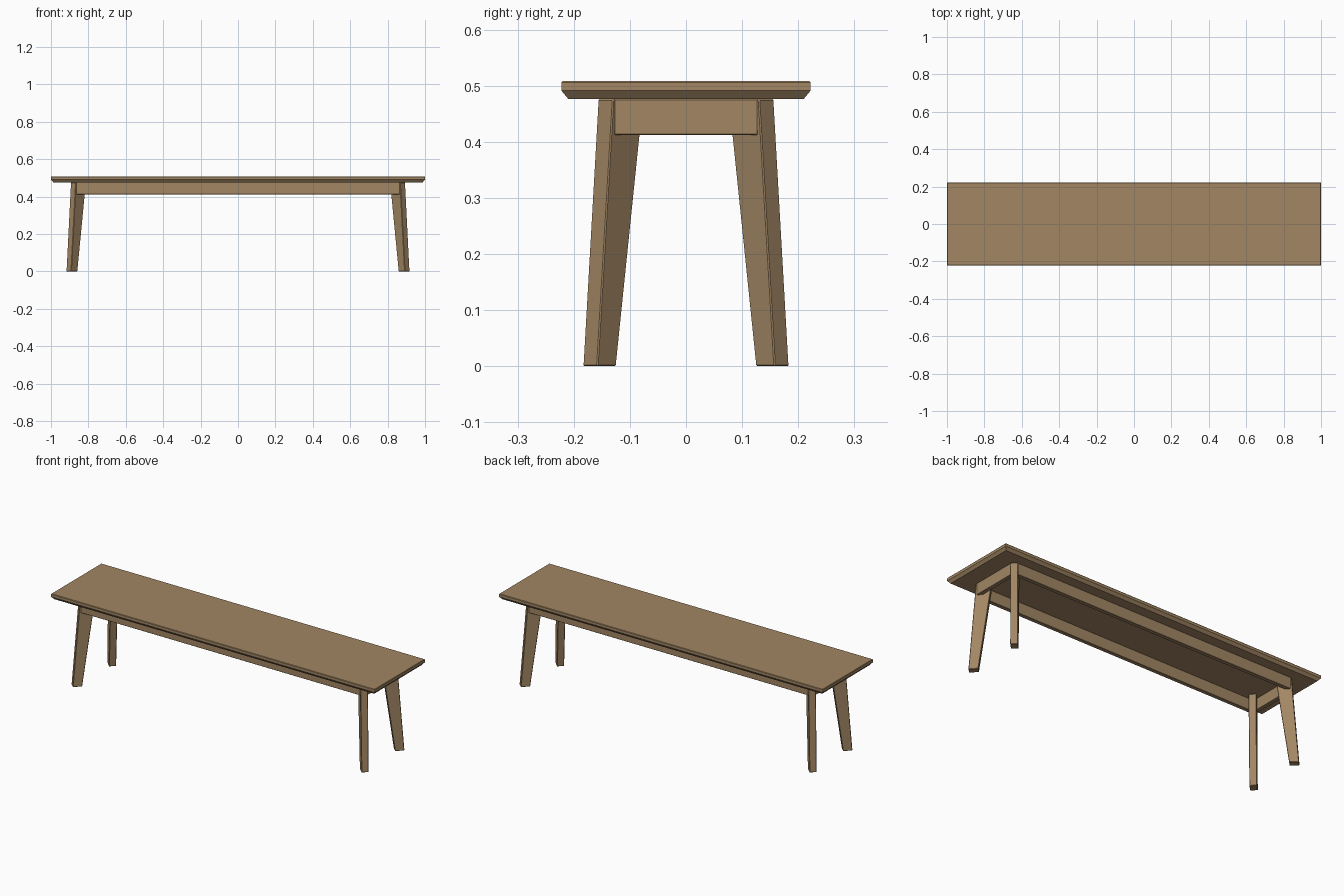
import bpy, bmesh
from mathutils import Vector

cube = bpy.data.objects.get("Cube")
if cube:
    bpy.data.objects.remove(cube, do_unlink=True)

wood = bpy.data.materials.new("warm brown wood")
wood.use_nodes = True
colour = (0.36, 0.24, 0.126, 1)
wood.diffuse_color = colour
bsdf = next(n for n in wood.node_tree.nodes if n.type == 'BSDF_PRINCIPLED')
bsdf.inputs["Base Color"].default_value = colour

SEAT_BOTTOM = 0.476


def loft(name, rings, bevel=0.0):
    """Join rings of corners, bottom to top, into a capped solid."""
    bm = bmesh.new()
    loops = [[bm.verts.new(co) for co in ring] for ring in rings]
    bm.faces.new(loops[0])
    bm.faces.new(loops[-1])
    n = len(loops[0])
    for low, high in zip(loops, loops[1:]):
        for i in range(n):
            j = (i + 1) % n
            bm.faces.new((low[i], low[j], high[j], high[i]))
    bmesh.ops.recalc_face_normals(bm, faces=bm.faces[:])
    mesh = bpy.data.meshes.new(name)
    bm.to_mesh(mesh)
    bm.free()
    mesh.materials.append(wood)
    obj = bpy.data.objects.new(name, mesh)
    bpy.context.collection.objects.link(obj)
    if bevel:
        mod = obj.modifiers.new("softened edges", 'BEVEL')
        mod.width = bevel
        mod.segments = 1
    return obj


def rectangle(x, y, z, cx=0, cy=0):
    return [(cx + sx * x, cy + sy * y, z)
            for sx, sy in ((-1, -1), (1, -1), (1, 1), (-1, 1))]


# Seat plank with an undercut lower edge and a slightly eased top edge
profile = [(0.0125, SEAT_BOTTOM), (0.0, 0.491), (0.0, 0.5055), (0.002, 0.508)]
loft("seat", [rectangle(1 - d, 0.222 - d, z) for d, z in profile])


# Splayed legs turned diagonally, deeper at the top than at the foot
def leg_ring(x, y, width, depth, z, sx, sy):
    side = Vector((x, y, z))
    across = Vector((-width, width, 0))
    inward = Vector((-depth, -depth, 0))
    corners = (side, side + across, side + across + inward, side + inward)
    return [(sx * c.x, sy * c.y, c.z) for c in corners]


for sx, x_name in ((1, "left"), (-1, "right")):
    for sy, y_name in ((-1, "front"), (1, "back")):
        loft(f"{y_name}_{x_name}_leg", [
            leg_ring(0.918, 0.158, 0.026, 0.034, 0, sx, sy),
            leg_ring(0.894, 0.130, 0.027, 0.055, SEAT_BOTTOM, sx, sy)],
            bevel=0.002)

# Aprons under the seat, running between the legs
APRON_BOTTOM = 0.412
HALF = 0.011
for s, long_name, end_name in ((-1, "front", "right"), (1, "back", "left")):
    loft(f"{long_name}_apron", [
        rectangle(0.864, HALF, z, cy=s * 0.143)
        for z in (APRON_BOTTOM, SEAT_BOTTOM)], bevel=0.0015)
    loft(f"{end_name}_apron", [
        rectangle(HALF, 0.128, z, cx=s * 0.88)
        for z in (APRON_BOTTOM, SEAT_BOTTOM)], bevel=0.0015)
